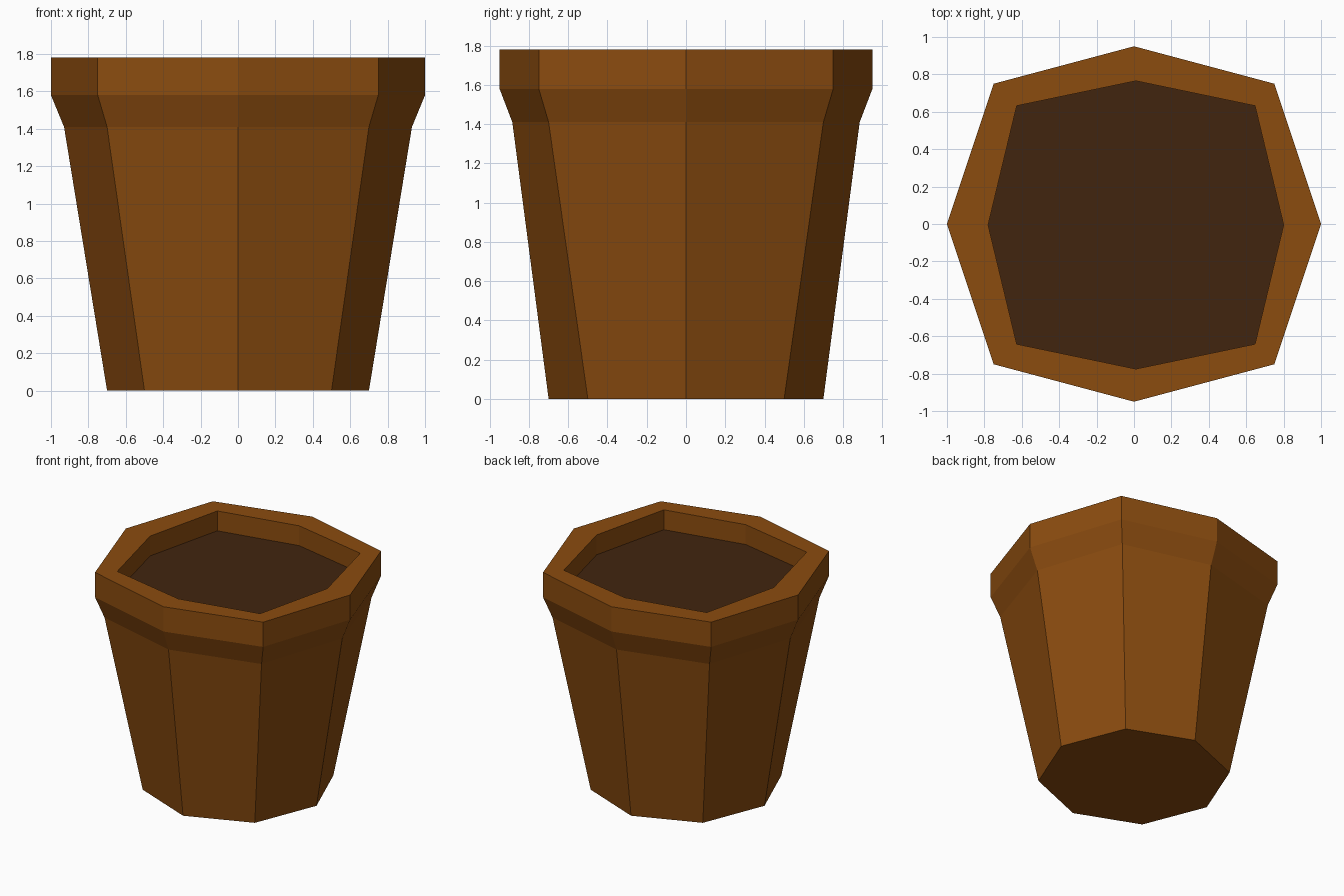
import bpy, bmesh

if "Cube" in bpy.data.objects:
    bpy.data.objects.remove(bpy.data.objects["Cube"])


def material(name, rgb):
    m = bpy.data.materials.new(name)
    m.diffuse_color = (*rgb, 1.0)
    m.use_nodes = True
    m.node_tree.nodes["Principled BSDF"].inputs["Base Color"].default_value = m.diffuse_color
    return m


def octagon(rx, ry, d, z, cx=0.0, cy=0.0):
    """Eight-sided ring: points on both axes plus the four diagonals."""
    pts = [(rx, 0), (d, d), (0, ry), (-d, d), (-rx, 0), (-d, -d), (0, -ry), (d, -d)]
    return [(x + cx, y + cy, z) for x, y in pts]


def loft(name, rings, mat, cap_start=False, cap_end=False):
    """Join successive rings with flat quads and optionally cap the ends."""
    bm = bmesh.new()
    loops = [[bm.verts.new(p) for p in ring] for ring in rings]
    for a, b in zip(loops, loops[1:]):
        n = len(a)
        for i in range(n):
            j = (i + 1) % n
            bm.faces.new((a[i], a[j], b[j], b[i]))
    if cap_start:
        bm.faces.new(loops[0][::-1])
    if cap_end:
        bm.faces.new(loops[-1])
    mesh = bpy.data.meshes.new(name)
    bm.to_mesh(mesh)
    bm.free()
    mesh.materials.append(mat)
    obj = bpy.data.objects.new(name, mesh)
    bpy.context.collection.objects.link(obj)
    return obj


clay = material("clay brown", (0.258, 0.072, 0.0048))
earth = material("dark soil", (0.053, 0.018, 0.0048))

SOIL_Z = 1.62
inner = dict(rx=0.79, ry=0.77, d=0.637, cx=0.01, cy=-0.005)

# Pot: base, tapered body, flared collar, upright rim, inner wall
loft("pot", [
    octagon(0.70, 0.70, 0.50, 0.0),
    octagon(0.93, 0.885, 0.70, 1.41),
    octagon(1.00, 0.95, 0.75, 1.58),
    octagon(1.00, 0.95, 0.75, 1.78),
    octagon(z=1.78, **inner),
    octagon(z=SOIL_Z, **inner),
], clay, cap_start=True)

# Soil surface filling the pot
loft("soil", [octagon(z=SOIL_Z, **inner)], earth, cap_end=True)
